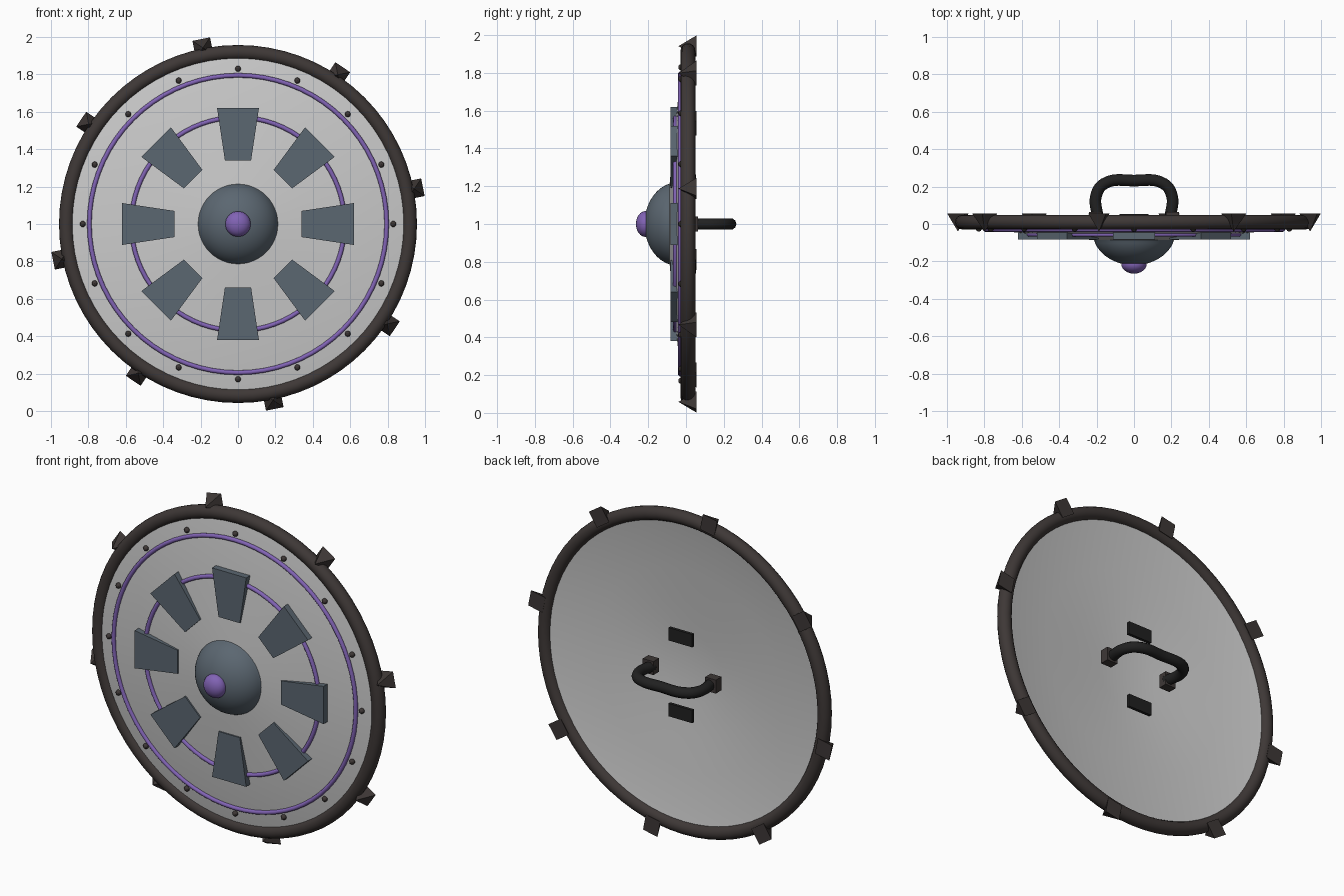
import bpy, bmesh, math
from mathutils import Matrix, Vector

if "Cube" in bpy.data.objects:
    bpy.data.objects.remove(bpy.data.objects["Cube"])

CZ = 1.0  # height of the shield centre


def mat(name, rgb):
    m = bpy.data.materials.new(name)
    m.diffuse_color = (*rgb, 1)
    m.use_nodes = True
    m.node_tree.nodes["Principled BSDF"].inputs["Base Color"].default_value = m.diffuse_color
    return m


PALE = mat("pale_grey", (0.60, 0.60, 0.60))
DARK = mat("dark_brown", (0.048, 0.039, 0.037))
SLATE = mat("slate", (0.105, 0.135, 0.165))
PURPLE = mat("purple", (0.22, 0.125, 0.46))
BLACK = mat("black", (0.015, 0.015, 0.015))


def finish(bm, name, material, smooth=True):
    bmesh.ops.remove_doubles(bm, verts=bm.verts, dist=1e-5)
    bmesh.ops.recalc_face_normals(bm, faces=bm.faces)
    me = bpy.data.meshes.new(name)
    bm.to_mesh(me)
    bm.free()
    ob = bpy.data.objects.new(name, me)
    bpy.context.collection.objects.link(ob)
    me.materials.append(material)
    if smooth:
        bpy.ops.object.select_all(action='DESELECT')
        ob.select_set(True)
        bpy.context.view_layer.objects.active = ob
        bpy.ops.object.shade_smooth_by_angle(angle=math.radians(35))
    return ob


def lathe(name, profile, material, steps=64, closed=True):
    """Revolve (radius, y) points about the shield axis."""
    bm = bmesh.new()
    vs = [bm.verts.new((r, y, CZ)) for r, y in profile]
    es = [bm.edges.new(p) for p in zip(vs, vs[1:])]
    if closed:
        es.append(bm.edges.new((vs[-1], vs[0])))
    bmesh.ops.spin(bm, geom=vs + es, cent=(0, 0, CZ), axis=(0, 1, 0),
                   angle=math.tau, steps=steps, use_merge=False)
    return finish(bm, name, material)


def ring(name, major, minor, y, material, sides=12):
    pts = [(major + minor * math.cos(math.tau * i / sides),
            y + minor * math.sin(math.tau * i / sides)) for i in range(sides)]
    return lathe(name, pts, material, 72)


def prism(name, pts, y0, y1, material, angle=0.0, apex=False):
    """Extrude (tangent, radial) points along y, or taper them to a point at y1."""
    bm = bmesh.new()
    rot = Matrix.Translation((0, 0, CZ)) @ Matrix.Rotation(angle, 4, 'Y')
    a = [bm.verts.new(rot @ Vector((x, y0, r))) for x, r in pts]
    bm.faces.new(a)
    n = len(a)
    if apex:
        mid = sum((Vector((x, y1, r)) for x, r in pts), Vector()) / n
        tip = bm.verts.new(rot @ mid)
        for i in range(n):
            bm.faces.new((a[i], a[(i + 1) % n], tip))
    else:
        b = [bm.verts.new(rot @ Vector((x, y1, r))) for x, r in pts]
        bm.faces.new(b)
        for i in range(n):
            bm.faces.new((a[i], a[(i + 1) % n], b[(i + 1) % n], b[i]))
    return finish(bm, name, material, False)


def rect(x, z, w, h):
    return [(x - w, z - h), (x + w, z - h), (x + w, z + h), (x - w, z + h)]


# domed shield board, hollow at the back
front = [(0, -0.10), (0.2, -0.088), (0.4, -0.069), (0.6, -0.049), (0.8, -0.026), (0.92, -0.005)]
back = [(r, y + 0.03) for r, y in reversed(front)]
lathe("shield_board", front + back, PALE, 64, closed=False)

# outer rim and the two inlaid rings
ring("outer_rim", 0.918, 0.039, 0.01, DARK, 16)
ring("outer_inlay_ring", 0.795, 0.012, -0.03, PURPLE)
ring("inner_inlay_ring", 0.57, 0.012, -0.056, PURPLE)

# central boss dome and its purple stud
dome = [(0.22 * math.cos(t), -0.045 - 0.175 * math.sin(t))
        for t in (math.pi / 2 * i / 14 for i in range(15))]
dome[-1] = (0, -0.22)
lathe("boss_dome", [(0, -0.075), (0.22, -0.075)] + [p for p in dome if p[1] < -0.08],
      SLATE, 48, closed=False)
bm = bmesh.new()
bmesh.ops.create_uvsphere(bm, u_segments=24, v_segments=16, radius=1,
                          matrix=Matrix.Translation((0, -0.215, CZ)) @ Matrix.Diagonal((0.068, 0.05, 0.068, 1)))
finish(bm, "boss_stud", PURPLE)

# eight tapered plates and eight rim spikes
for i in range(8):
    a = math.tau * i / 8
    prism(f"plate_{i}", [(-0.07, 0.34), (0.07, 0.34), (0.112, 0.62), (-0.112, 0.62)],
          -0.045, -0.083, SLATE, a)
    prism(f"rim_spike_{i}", rect(0, 0.96, 0.048, 0.048), 0.055, -0.04, DARK,
          a - math.radians(11.25), apex=True)

# sixteen rivets
for i in range(16):
    a = math.tau * i / 16
    bm = bmesh.new()
    bmesh.ops.create_uvsphere(bm, u_segments=10, v_segments=8, radius=0.016,
                              matrix=Matrix.Translation((0.83 * math.sin(a), -0.025, CZ + 0.83 * math.cos(a))))
    finish(bm, f"rivet_{i}", DARK)

# handle feet and strap pads on the back
for s in (-1, 1):
    prism(f"handle_foot_{s}", rect(s * 0.205, 0, 0.035, 0.04), 0.01, 0.063, DARK)
    prism(f"strap_pad_{s}", rect(0, s * 0.225, 0.078, 0.038), 0.035, 0.053, BLACK)

# curved grip
cu = bpy.data.curves.new("handle_grip", 'CURVE')
cu.dimensions = '3D'
cu.bevel_depth = 0.031
cu.bevel_resolution = 3
cu.resolution_u = 6
cu.use_fill_caps = True
path = [(-0.195, 0.04), (-0.203, 0.15), (-0.16, 0.215), (0, 0.232),
        (0.16, 0.215), (0.203, 0.15), (0.195, 0.04)]
sp = cu.splines.new('BEZIER')
sp.bezier_points.add(len(path) - 1)
for p, (x, y) in zip(sp.bezier_points, path):
    p.co = (x, y, CZ)
    p.handle_left_type = p.handle_right_type = 'AUTO'
cu.materials.append(BLACK)
grip = bpy.data.objects.new("handle_grip", cu)
bpy.context.collection.objects.link(grip)
